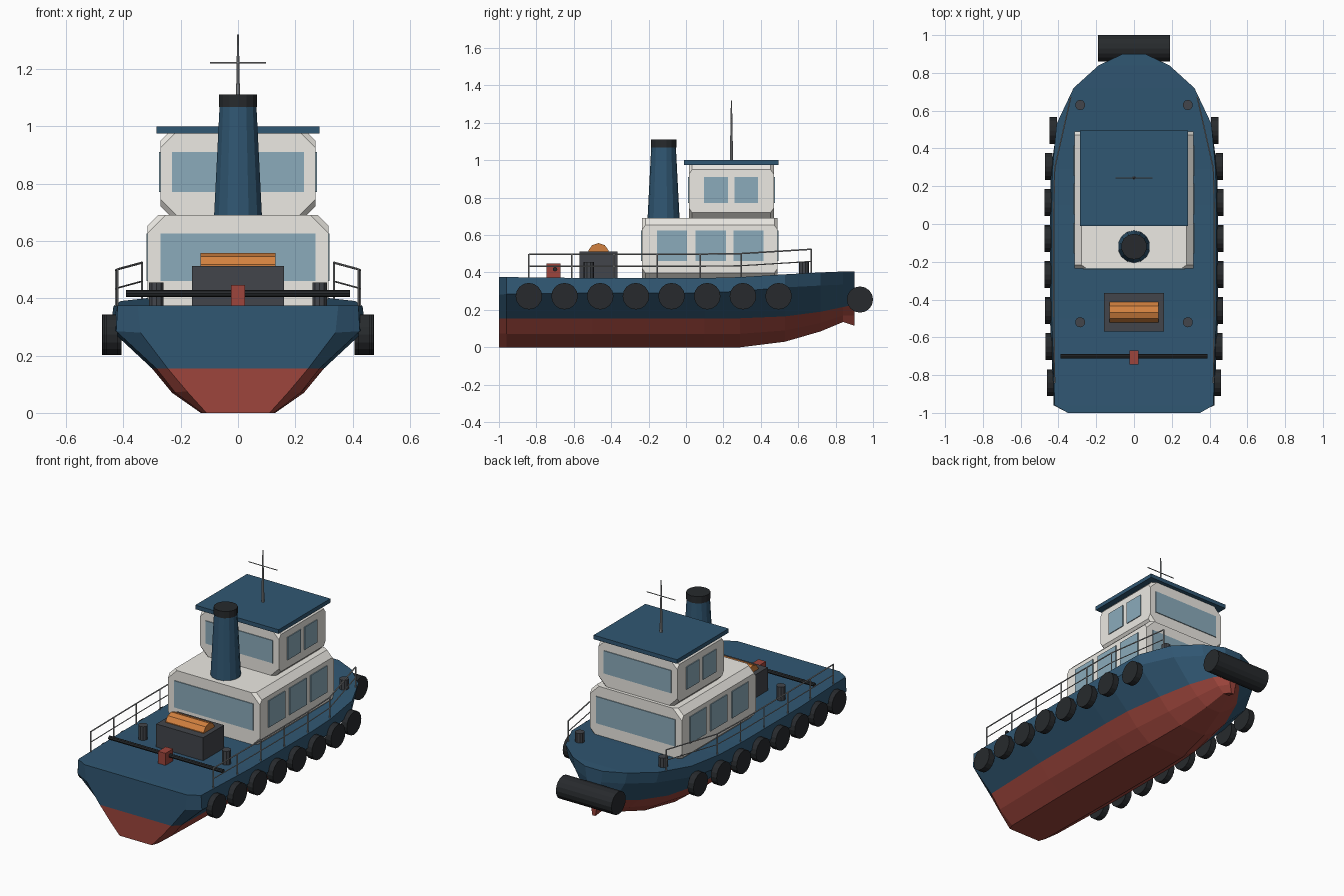
import bpy, bmesh, math
from mathutils import Vector

if "Cube" in bpy.data.objects:
    bpy.data.objects.remove(bpy.data.objects["Cube"])


def mat(name, r, g, b):
    m = bpy.data.materials.new(name)
    m.diffuse_color = (r, g, b, 1)
    m.use_nodes = True
    m.node_tree.nodes["Principled BSDF"].inputs["Base Color"].default_value = m.diffuse_color
    return m


BLUE = mat("blue_paint", 0.03, 0.095, 0.17)
RED = mat("red_paint", 0.34, 0.06, 0.045)
WHITE = mat("off_white", 0.84, 0.82, 0.77)
GLASS = mat("glass", 0.26, 0.41, 0.5)
ORANGE = mat("orange", 0.65, 0.22, 0.05)
BLACK = mat("rubber", 0.02, 0.023, 0.026)
DARK = mat("dark_grey", 0.055, 0.06, 0.07)
STEEL = mat("steel", 0.36, 0.37, 0.38)


def finish(name, bm, *mats):
    bmesh.ops.recalc_face_normals(bm, faces=bm.faces)
    me = bpy.data.meshes.new(name)
    bm.to_mesh(me)
    bm.free()
    for m in mats:
        me.materials.append(m)
    ob = bpy.data.objects.new(name, me)
    bpy.context.collection.objects.link(ob)
    return ob


def box(name, lo, hi, m, chamfer=0, corner=0):
    bm = bmesh.new()
    bmesh.ops.create_cube(bm, size=1)
    for v in bm.verts:
        v.co = [lo[i] + (v.co[i] + 0.5) * (hi[i] - lo[i]) for i in range(3)]

    def cut(test, offset):
        edges = [e for e in bm.edges if test(e.verts[0].co - e.verts[1].co)]
        bmesh.ops.bevel(bm, geom=edges, offset=offset, segments=1, affect='EDGES')
    if chamfer:  # long fore-and-aft edges, then the clipped end corners
        cut(lambda d: abs(d.y) > .1, chamfer)
        cut(lambda d: abs(d.x) > .01 and abs(d.z) > .01, corner)
    return finish(name, bm, m)


def rod(name, a, b, r, m, sides=12, r2=None):
    a, b = Vector(a), Vector(b)
    bm = bmesh.new()
    bmesh.ops.create_cone(bm, cap_ends=True, segments=sides, radius1=r,
                          radius2=r if r2 is None else r2, depth=(b - a).length)
    rot = (b - a).to_track_quat('Z', 'Y').to_matrix().to_4x4()
    rot.translation = (a + b) / 2
    bm.transform(rot)
    return finish(name, bm, m)


# Hull: lofted sections, each (y, then x z of keel, bilge, waterline, knuckle, deck)
SECTIONS = [
    (-1.00, .11, 0, .178, .075, .245, .155, .34, .28, .35, .375),
    (-0.96, .125, 0, .22, .072, .285, .155, .425, .285, .42, .375),
    (-0.50, .13, 0, .23, .07, .3, .155, .445, .29, .435, .37),
    (0.10, .13, 0, .23, .07, .3, .155, .445, .29, .435, .37),
    (0.29, .125, 0, .22, .072, .295, .155, .44, .30, .432, .375),
    (0.53, .09, .03, .18, .09, .25, .165, .405, .32, .41, .39),
    (0.72, .05, .085, .12, .13, .18, .19, .30, .33, .32, .40),
    (0.84, .02, .135, .06, .17, .10, .215, .17, .335, .187, .405),
    (0.90, .01, .115, .02, .17, .03, .23, .05, .335, .06, .405),
]
bm = bmesh.new()
rings = []
for y, *p in SECTIONS:
    half = list(zip(p[0::2], p[1::2]))
    rings.append([bm.verts.new((x, y, z)) for x, z in half]
                 + [bm.verts.new((-x, y, z)) for x, z in reversed(half)])
for a, b in zip(rings, rings[1:]):
    for i in range(10):
        j = (i + 1) % 10
        f = bm.faces.new((a[i], a[j], b[j], b[i]))
        f.material_index = 1 if i in (0, 1, 7, 8, 9) else 0
for r in (rings[0], rings[-1]):
    bm.faces.new(r[0:3] + r[7:10]).material_index = 1
    bm.faces.new(r[2:8])
finish("hull", bm, BLUE, RED)

# Deckhouse and wheelhouse with window panels
box("deckhouse", (-.315, -.235, .36), (.315, .49, .69), WHITE, .037, .018)
box("wheelhouse", (-.27, .015, .685), (.27, .47, .985), WHITE, .035, .018)
box("wheelhouse_roof", (-.285, -.01, .975), (.285, .495, 1.0), BLUE)
T = .005


def windows(name, hw, y0, y1, front_half, z0, z1, spans):
    box(name + "_aft_window", (-front_half, y0 - T, z0), (front_half, y0 + T, z1), GLASS)
    box(name + "_bow_window", (-front_half, y1 - T, z0), (front_half, y1 + T, z1), GLASS)
    for s in (-1, 1):
        for a, b in spans:
            box(name + "_side_window", (s * hw - T, a, z0), (s * hw + T, b, z1), GLASS)


windows("deckhouse", .315, -.235, .49, .27, .46, .625,
        [(-.155, .005), (.05, .215), (.255, .415)])
windows("wheelhouse", .27, .015, .47, .23, .77, .91, [(.095, .225), (.26, .385)])

# Funnel and mast
rod("funnel", (0, -.12, .68), (0, -.12, 1.07), .086, BLUE, 14, .066)
rod("funnel_cap", (0, -.12, 1.068), (0, -.12, 1.11), .068, BLACK, 14)
rod("mast", (0, .243, .99), (0, .243, 1.32), .009, STEEL, 8, .003)
rod("mast_crossbar", (-.098, .243, 1.222), (.098, .243, 1.222), .003, STEEL, 6)

# Aft deck gear
box("winch_housing", (-.16, -.57, .36), (.16, -.365, .513), DARK)
rod("winch_drum", (-.13, -.468, .5), (.13, -.468, .5), .057, ORANGE, 10)
rod("towing_bar", (-.39, -.7, .417), (.39, -.7, .417), .012, BLACK, 8)
box("tow_hook", (-.025, -.745, .365), (.025, -.67, .447), RED)

# Bow fender
rod("bow_fender", (-.19, .93, .255), (.19, .93, .255), .07, BLACK, 16)

RAIL = [(-.84, .42, .37), (-.61, .423, .37), (-.385, .425, .37), (-.155, .425, .37),
        (.075, .425, .37), (.295, .42, .373), (.67, .335, .396)]
for s in (-1, 1):
    # Bollards
    for y in (.63, -.52):
        rod("bollard", (s * .285, y, .36), (s * .285, y, .455), .027, DARK, 10)
    # Tyre fenders along the side
    for i in range(8):
        outer = (.46, .468, .472, .475, .475, .475, .472, .447)[i]
        y = -.84 + i * .1907
        rod("tyre_fender", (s * (outer - .04), y, .273), (s * outer, y, .273), .071, BLACK, 16)
    # Railing
    for y, x, z in RAIL:
        rod("rail_post", (s * x, y, z - .01), (s * x, y, z + .128), .004, STEEL, 6)
    for (ya, xa, za), (yb, xb, zb) in zip(RAIL, RAIL[1:]):
        for h, r in ((.128, .004), (.063, .003)):
            rod("rail_bar", (s * xa, ya, za + h), (s * xb, yb, zb + h), r, STEEL, 6)
